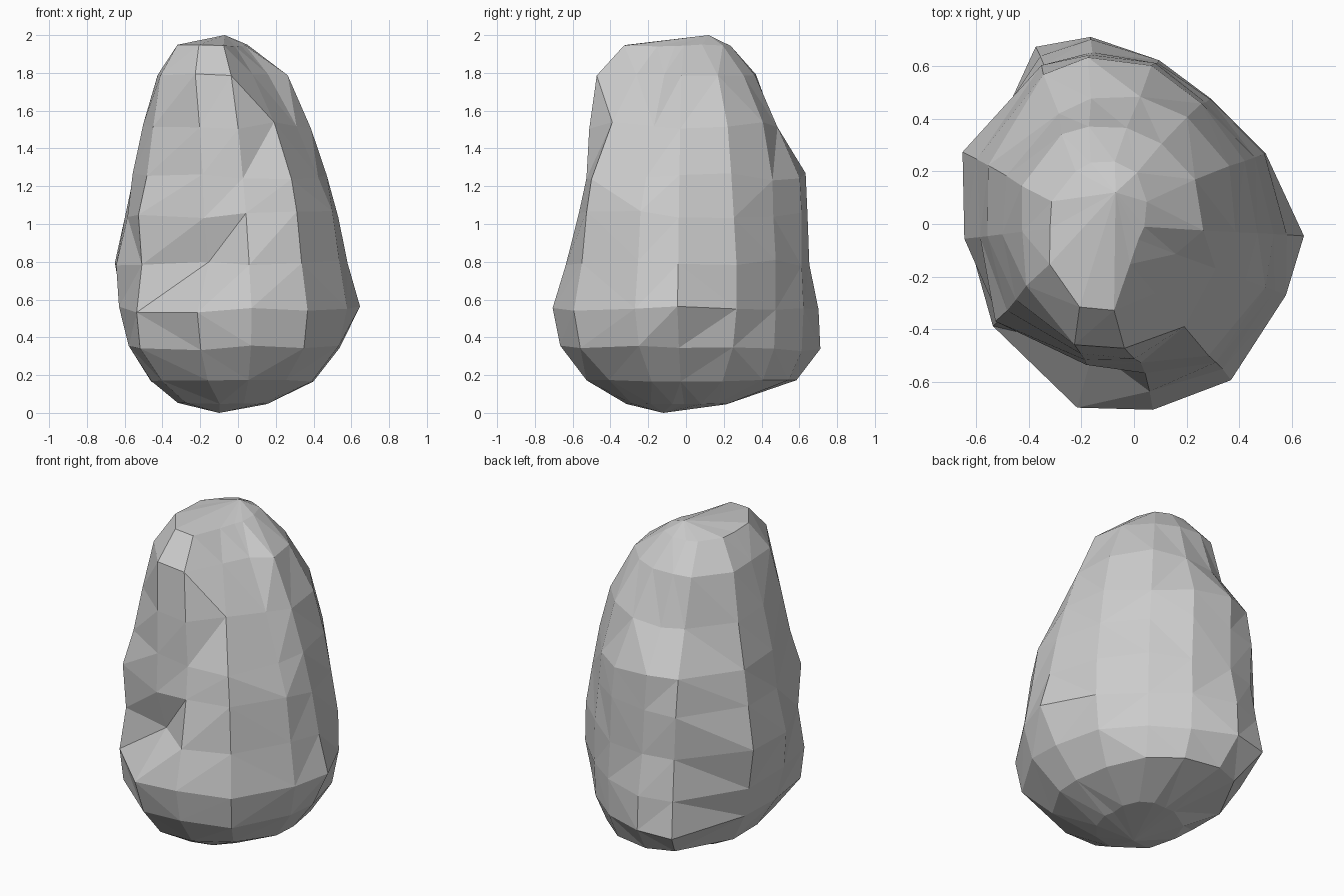
import bpy, bmesh, random
from math import sin, cos, radians

random.seed(4)

# Directions of the boulder's ridges, in degrees from +x towards the back
ANGLES = (-4, 28, 58, 81, 103, 119, 157, 185, 216, 253, 276, 302, 335)

# Cross-sections: height, then the radius along each ridge
RINGS = [
    (0.05, .14, .17, .20, .22, .22, .24, .29, .32, .34, .33, .29, .22, .17),
    (0.17, .40, .41, .48, .55, .60, .60, .50, .46, .50, .55, .53, .48, .43),
    (0.34, .54, .53, .55, .62, .73, .77, .62, .58, .64, .67, .67, .66, .59),
    (0.55, .65, .57, .56, .63, .72, .73, .66, .63, .66, .73, .71, .70, .64),
    (0.79, .59, .57, .56, .62, .67, .69, .70, .64, .62, .50, .64, .65, .60),
    (1.05, .55, .54, .545, .62, .66, .69, .63, .57, .63, .56, .57, .62, .57),
    (1.25, .50, .51, .54, .61, .65, .65, .57, .53, .56, .54, .53, .59, .50),
    (1.52, .44, .47, .48, .49, .49, .48, .47, .45, .49, .515, .515, .46, .40),
    (1.79, .35, .36, .36, .37, .38, .39, .37, .34, .40, .48, .475, .31, .27),
    (1.945, .15, .18, .23, .24, .24, .23, .22, .21, .26, .33, .33, .18, .14),
]
N = len(ANGLES)

bm = bmesh.new()

# Stacked rings leaning slightly left towards the top, with uneven heights
loops = []
for i, (z, *radii) in enumerate(RINGS):
    wobble = 0.02 if 1 < i < 8 else 0.005
    cx = -0.12 * (z / 2) ** 3
    loops.append([
        bm.verts.new((cx + r * cos(radians(a)), r * sin(radians(a)),
                      z + random.uniform(-wobble, wobble)))
        for a, r in zip(ANGLES, radii)])

# Side facets
for low, high in zip(loops, loops[1:]):
    for k in range(N):
        n = (k + 1) % N
        bm.faces.new((low[k], low[n], high[n], high[k]))

# Underside and summit
base = bm.verts.new((-0.10, -0.12, 0.0))
peak = bm.verts.new((-0.07, 0.12, 2.0))
for k in range(N):
    n = (k + 1) % N
    bm.faces.new((loops[0][n], loops[0][k], base))
    bm.faces.new((loops[-1][k], loops[-1][n], peak))

bmesh.ops.triangulate(bm, faces=bm.faces[:], quad_method='SHORT_EDGE')
bmesh.ops.recalc_face_normals(bm, faces=bm.faces[:])

mesh = bpy.data.meshes.new("boulder")
bm.to_mesh(mesh)
bm.free()
boulder = bpy.data.objects.new("boulder", mesh)
bpy.context.collection.objects.link(boulder)
